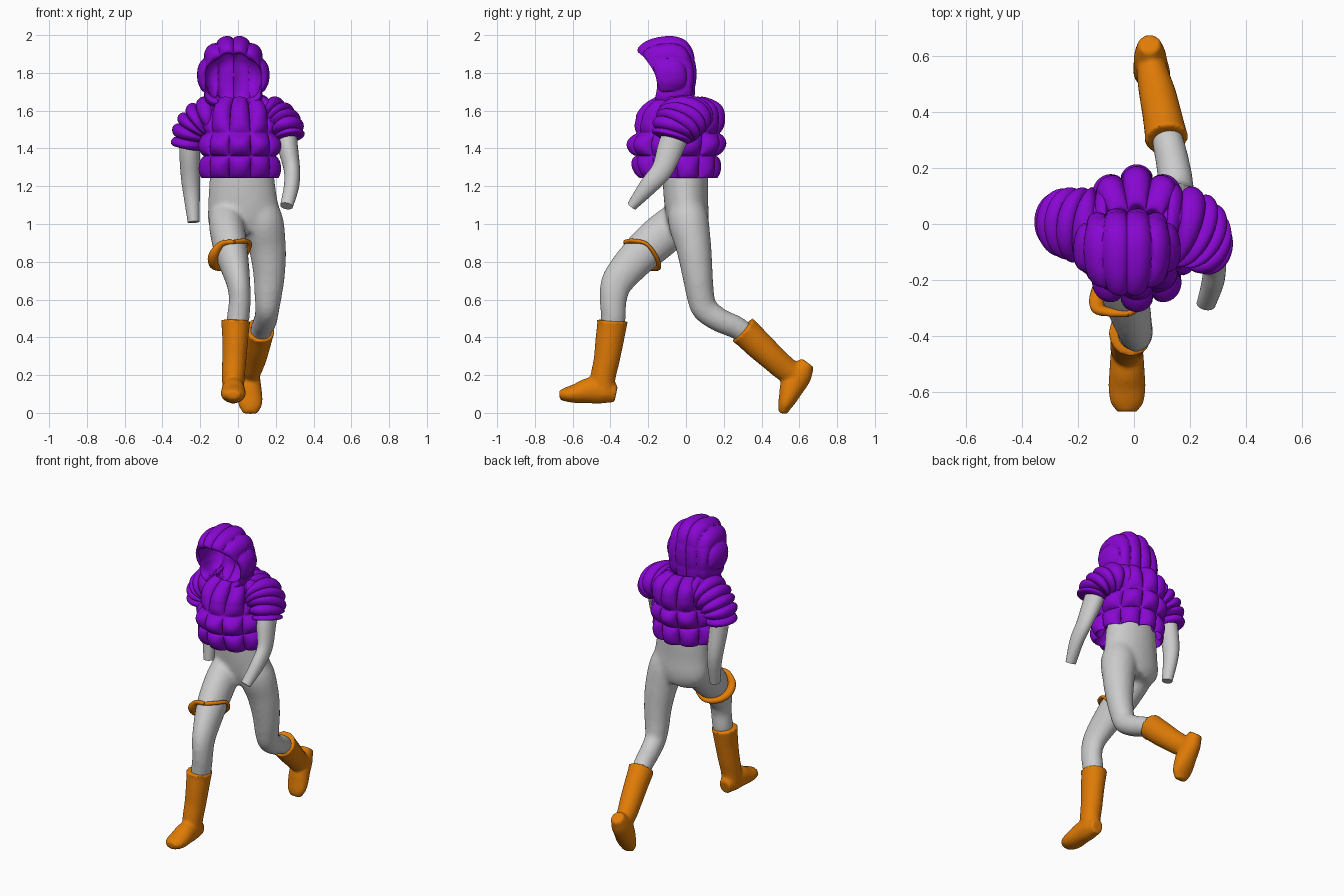
import bpy, bmesh, math
from mathutils import Vector


def spline(pts, t):
    """Catmull-Rom through tuples, t in 0..1."""
    n = len(pts) - 1
    i = min(int(t * n), n - 1)
    f = t * n - i
    a, b, c, d = (pts[min(max(k, 0), n)] for k in (i - 1, i, i + 1, i + 2))
    return [0.5 * (2 * q + (r - p) * f + (2 * p - 5 * q + 4 * r - s) * f * f
                   + (3 * q - p - 3 * r + s) * f ** 3) for p, q, r, s in zip(a, b, c, d)]


def puff(a):
    return abs(math.sin(a)) ** 0.6


def add_grid(bm, fn, nu, nv):
    """Closed rings fn(u, v) bridged together and capped at both ends."""
    rings = [[bm.verts.new(fn(math.tau * i / nu, j / nv)) for i in range(nu)]
             for j in range(nv + 1)]
    for r, s in zip(rings, rings[1:]):
        for i in range(nu):
            k = (i + 1) % nu
            bm.faces.new((r[i], r[k], s[k], s[i]))
    bm.faces.new(rings[0][::-1])
    bm.faces.new(rings[-1])


def tube(pts, ref=(1, 0, 0), bumps=0, amp=0.0):
    """Surface function along points (x, y, z, radius on ref, other radius)."""
    def fn(u, v):
        p = spline(pts, v)
        a, b = spline(pts, max(v - .02, 0)), spline(pts, min(v + .02, 1))
        t = (Vector(b[:3]) - Vector(a[:3])).normalized()
        side = Vector(ref)
        side = (side - t * side.dot(t)).normalized()
        g = amp * puff(math.pi * bumps * v) if bumps else 0
        return (Vector(p[:3]) + side * math.cos(u) * (p[3] + g)
                + t.cross(side) * math.sin(u) * (p[4] + g))
    return fn


def build(name, fns, mat=None, nu=32, nv=40, voxel=0, soft=4):
    bm = bmesh.new()
    for fn in fns:
        add_grid(bm, fn, nu, nv)
    bmesh.ops.recalc_face_normals(bm, faces=bm.faces)
    me = bpy.data.meshes.new(name)
    bm.to_mesh(me)
    bm.free()
    ob = bpy.data.objects.new(name, me)
    bpy.context.collection.objects.link(ob)
    if mat:
        me.materials.append(mat)
    bpy.ops.object.select_all(action='DESELECT')
    ob.select_set(True)
    bpy.context.view_layer.objects.active = ob
    bpy.ops.object.shade_smooth_by_angle(angle=math.radians(60))
    if voxel:
        m = ob.modifiers.new("fuse", 'REMESH')
        m.mode, m.voxel_size, m.use_smooth_shade = 'VOXEL', voxel, True
        s = ob.modifiers.new("soften", 'SMOOTH')
        s.factor, s.iterations = 0.5, soft
    return ob


def colour(name, rgb):
    m = bpy.data.materials.new(name)
    m.diffuse_color = (*rgb, 1)
    return m


purple = colour("purple", (0.25, 0.002, 0.65))
orange = colour("orange", (0.75, 0.2, 0.002))

# Body: torso and two striding legs fused together
torso = [(.02, -.02, 1.45, .14, .11), (.02, -.005, 1.27, .168, .12), (.025, 0, 1.13, .182, .117),
         (.035, .01, 1.02, .19, .11), (.05, .01, .95, .13, .09)]
front_leg = [(-.04, .01, 1.12, .06, .06), (-.06, -.03, 1.03, .092, .1), (-.05, -.14, .93, .093, .112),
             (-.03, -.25, .83, .085, .102), (0, -.36, .7, .065, .087), (.01, -.385, .6, .058, .072),
             (0, -.385, .5, .06, .066), (-.01, -.4, .4, .05, .055)]
back_leg = [(.09, 0, 1.17, .07, .07), (.125, .01, 1.03, .11, .107), (.155, .04, .88, .099, .094),
            (.165, .06, .74, .085, .082), (.16, .075, .63, .074, .074), (.155, .1, .55, .064, .07),
            (.145, .18, .49, .062, .064), (.125, .28, .445, .058, .06), (.1, .38, .36, .05, .05)]
build("body", [tube(torso), tube(front_leg), tube(back_leg)], voxel=.012, soft=12)

# Arms
build("left_arm", [tube([(.25, -.02, 1.55, .055, .07), (.262, -.075, 1.42, .054, .07),
                         (.285, -.125, 1.29, .043, .057), (.283, -.2, 1.2, .04, .048),
                         (.257, -.287, 1.095, .034, .027)])])
build("right_arm", [tube([(-.24, 0, 1.55, .055, .07), (-.255, .015, 1.4, .055, .065),
                          (-.252, .045, 1.25, .05, .055), (-.245, .05, 1.15, .043, .047),
                          (-.235, .03, 1.01, .031, .034)])])

# Boots: shaft, cuff lip and foot fused together
build("front_boot", [
    tube([(-.012, -.39, .49, .08, .084), (-.013, -.392, .465, .075, .079), (-.015, -.405, .38, .068, .075),
          (-.02, -.42, .28, .064, .069), (-.025, -.44, .18, .06, .066), (-.025, -.437, .09, .055, .062)]),
    tube([(-.025, -.37, .1, .04, .045), (-.025, -.44, .115, .056, .066), (-.025, -.51, .118, .062, .068),
          (-.025, -.58, .103, .066, .052), (-.025, -.635, .097, .06, .038),
          (-.025, -.67, .095, .036, .024)])], orange, voxel=.01)
build("back_boot", [
    tube([(.117, .3, .44, .08, .084), (.113, .322, .42, .075, .079), (.1, .39, .355, .07, .076),
          (.085, .46, .29, .066, .07), (.068, .53, .23, .058, .066), (.06, .59, .2, .05, .055)]),
    tube([(.055, .645, .265, .04, .04), (.057, .604, .208, .056, .066), (.06, .565, .145, .062, .066),
          (.064, .54, .08, .066, .05), (.065, .522, .035, .06, .036),
          (.065, .513, -.003, .036, .022)])], orange, voxel=.01)

# Thigh strap: closed loop, thick and drooping on the outer side
strap = [(-.02, -.32, .905, .012, .012), (.035, -.28, .91, .012, .014), (.06, -.21, .895, .01, .014),
         (.035, -.16, .83, .011, .014), (-.03, -.145, .775, .012, .016), (-.1, -.18, .77, .018, .02),
         (-.13, -.25, .79, .022, .026), (-.128, -.3, .84, .02, .026), (-.085, -.315, .895, .014, .018),
         (-.02, -.32, .905, .012, .012)]
build("thigh_strap", [tube(strap, ref=(.1, .7, .7))], orange, nu=12, nv=72)

# Jacket body: quilted columns and rows; points are z, rx, ry, centre y
coat = [(1.33, .15, .12, -.01), (1.27, .165, .15, -.03), (1.245, .18, .175, -.04),
        (1.30, .185, .195, -.05), (1.36, .19, .212, -.053), (1.43, .185, .222, -.05),
        (1.49, .18, .213, -.04), (1.55, .17, .198, -.03), (1.61, .155, .165, -.02),
        (1.65, .125, .12, -.025), (1.66, .1, .09, -.04), (1.62, .07, .06, -.05)]
seams = (1.215, 1.36, 1.48, 1.69)


def jacket(u, v):
    z, rx, ry, cy = spline(coat, v)
    row = 0
    for a, b in zip(seams, seams[1:]):
        if a <= z < b:
            row = puff(math.pi * (z - a) / (b - a))
    g = .042 * row * puff(5 * u)
    return Vector((.01 + (rx + g) * math.cos(u), cy + (ry + g) * math.sin(u), z + g * .5 * (z > 1.55)))


build("jacket", [jacket], purple, nu=180, nv=110)

# Sleeves: stacked puffy rings
left = [(.11, 0, 1.57, .12, .085), (.18, -.01, 1.565, .12, .085), (.23, -.035, 1.535, .11, .075),
        (.26, -.065, 1.495, .095, .067), (.272, -.08, 1.45, .075, .055)]
right = [(-.09, -.01, 1.57, .12, .085), (-.16, -.01, 1.565, .115, .085), (-.22, 0, 1.53, .105, .077),
         (-.257, .005, 1.475, .095, .069), (-.272, .01, 1.4, .075, .058)]
for side, path in (("left", left), ("right", right)):
    build(side + "_sleeve", [tube(path, (0, 1, 0), 6, .027)], purple, nu=48, nv=90)

# Hood: one shell from the inner back, round the rim, to the outer back.
# Points are top y, top z, bottom y, bottom z, half width.
cowl = [(.0, 1.80, .0, 1.78, .005), (-.005, 1.87, .0, 1.70, .09), (-.09, 1.93, -.06, 1.64, .13),
        (-.2, 1.895, -.15, 1.64, .132), (-.24, 1.9, -.17, 1.63, .142), (-.235, 1.93, -.165, 1.615, .158),
        (-.18, 1.965, -.13, 1.6, .17), (-.09, 1.982, -.07, 1.6, .168), (-.02, 1.965, .0, 1.61, .148),
        (.02, 1.915, .025, 1.64, .11), (.034, 1.85, .034, 1.73, .055), (.036, 1.8, .036, 1.79, .005)]


def hood(u, v):
    ty, tz, by, bz, w = spline(cowl, v)
    c = math.cos(u) / 2
    x = w * math.sin(u)
    y = (ty + by) / 2 + c * (ty - by)
    z = (tz + bz) / 2 + c * (tz - bz)
    y += max(0, -y) * .26 * math.sin(u) ** 2
    p = Vector((x, y, z))
    out = (p - Vector((0, -.09, 1.79))).normalized()
    width = .175 * (1 - 10 * (y + .09) ** 2)          # ribs converge to front and back
    rib = puff(6 * math.asin(max(-1, min(1, x / width))))
    row = .75 + .25 * puff(math.pi * (z - 1.6) / .13)   # faint cross seams
    return p + out * .021 * rib * row + Vector((-.025, 0, 0))


build("hood", [hood], purple, nu=144, nv=110)
